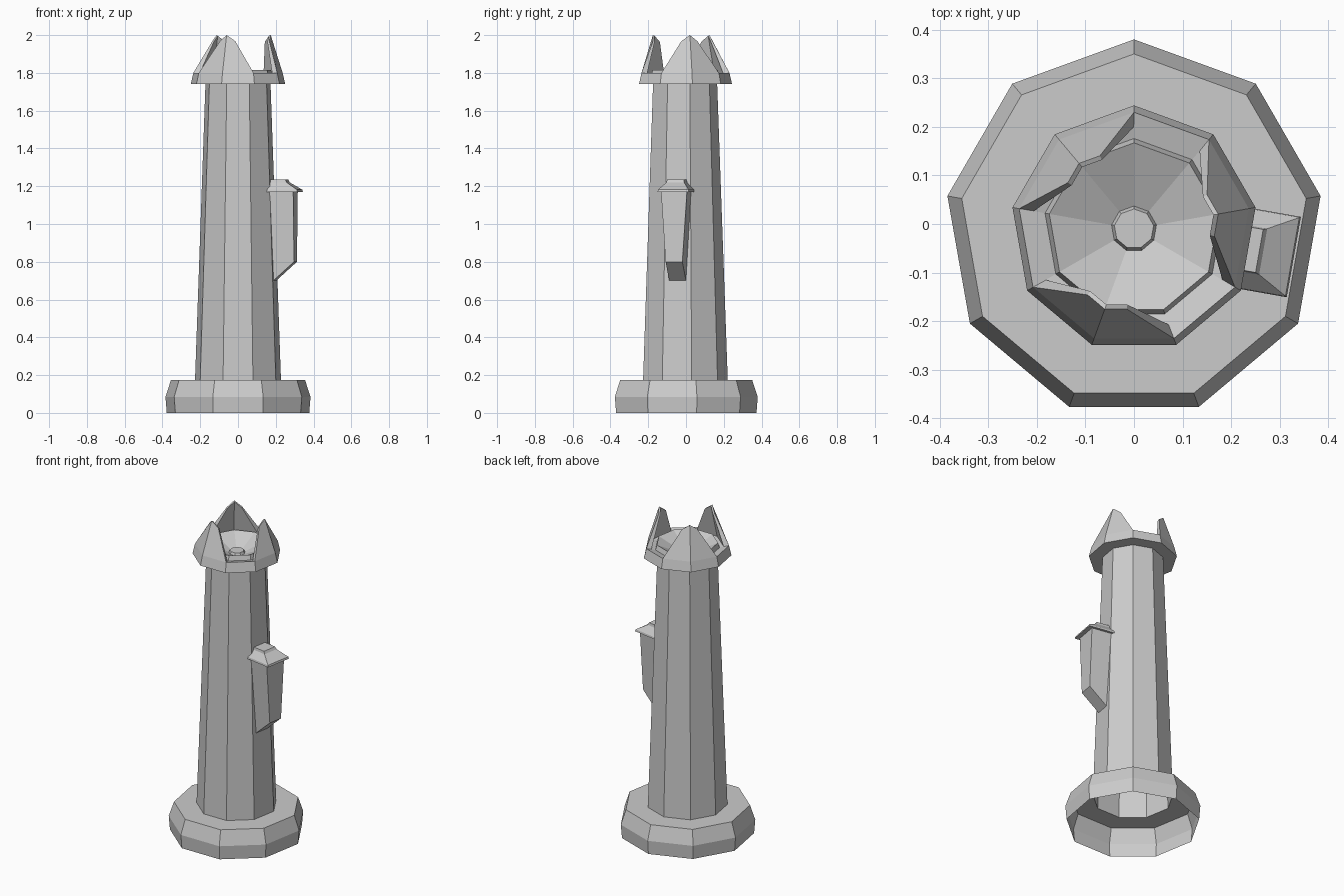
import bpy, bmesh
from math import cos, sin, radians
from mathutils import Vector, Matrix

if "Cube" in bpy.data.objects:
    bpy.data.objects.remove(bpy.data.objects["Cube"])

SIDES = 9
CY = -0.01  # nonagon centre, so the bounding box is centred


def pt(r, k, z):
    """Point on corner k of the nonagon."""
    a = radians(90 + 40 * k)
    return Vector((r * cos(a), CY + r * sin(a), z))


def make(name, verts, faces):
    mesh = bpy.data.meshes.new(name)
    mesh.from_pydata([tuple(v) for v in verts], [], faces)
    bm = bmesh.new()
    bm.from_mesh(mesh)
    bmesh.ops.recalc_face_normals(bm, faces=bm.faces)
    bm.to_mesh(mesh)
    bm.free()
    ob = bpy.data.objects.new(name, mesh)
    bpy.context.collection.objects.link(ob)
    return ob


def loft(name, rings, start_cap=False, end_cap=False):
    """Skin a list of equal-length point rings."""
    n = len(rings[0])
    verts = [p for ring in rings for p in ring]
    faces = [(a * n + i, a * n + (i + 1) % n, (a + 1) * n + (i + 1) % n, (a + 1) * n + i)
             for a in range(len(rings) - 1) for i in range(n)]
    if start_cap:
        faces.append(tuple(range(n)))
    if end_cap:
        faces.append(tuple(range(len(verts) - n, len(verts))))
    return make(name, verts, faces)


def lathe(name, profile, end_cap=False):
    return loft(name, [[pt(r, k, z) for k in range(SIDES)] for r, z in profile], end_cap=end_cap)


# Hollow foot and tapering shaft, open underneath
lathe("tower_body", [(0.383, 0), (0.39, 0.085), (0.36, 0.175), (0.231, 0.175), (0.175, 1.74)])

# Crown: overhang, sloping walkway, raised lip, bowl and small centre boss
lathe("crown", [(0.175, 1.74), (0.254, 1.74), (0.24, 1.8), (0.186, 1.785), (0.177, 1.815),
                (0.047, 1.755), (0.041, 1.77)], end_cap=True)


# Three pointed battlements, each spanning two sides with a one-side gap
def battlement(name, k):
    def skin(rb, zb, rt, drop):
        tip = pt(rt, k, 2.0 - drop)
        low = [pt(rb, k + d, zb) for d in (-1, 0, 1)]
        top = [tip.lerp(pt(rt, k + d, 2.0), 0.38) for d in (-1, 1)]
        for p in top:
            p.z = 1.968 - drop
        return low + [top[1], tip, top[0]]
    verts = skin(0.24, 1.8, 0.176, 0) + skin(0.21, 1.79, 0.166, 0.004)
    faces = [(0, 1, 4, 5), (1, 2, 3, 4), (6, 7, 10, 11), (7, 8, 9, 10)]
    faces += [(i, (i + 1) % 6, (i + 1) % 6 + 6, i + 6) for i in range(6)]
    make(name, verts, faces)


for n, k in enumerate((1, 4, 7)):
    battlement(f"battlement_{n + 1}", k)


# Bay hanging on the right-hand wall, facing 10 degrees towards the front
BAY = Matrix.Translation((0, CY, 0)) @ Matrix.Rotation(radians(-10), 4, 'Z')


def rect(u0, u1, half, z0, z1):
    """Cross-section from wall (u0, z0) to outer side (u1, z1)."""
    return [BAY @ Vector(p) for p in ((u0, -half, z0), (u1, -half, z1),
                                      (u1, half, z1), (u0, half, z0))]


loft("bay_body", [rect(0.198, 0.309, 0.045, 0.70, 0.80),
                  rect(0.175, 0.309, 0.07, 1.175, 1.175)], True, True)
loft("bay_roof", [rect(0.165, 0.334, 0.084, 1.17, 1.17),
                  rect(0.165, 0.331, 0.082, 1.182, 1.182),
                  rect(0.165, 0.27, 0.048, 1.22, 1.22),
                  rect(0.165, 0.262, 0.045, 1.235, 1.235)], True, True)
